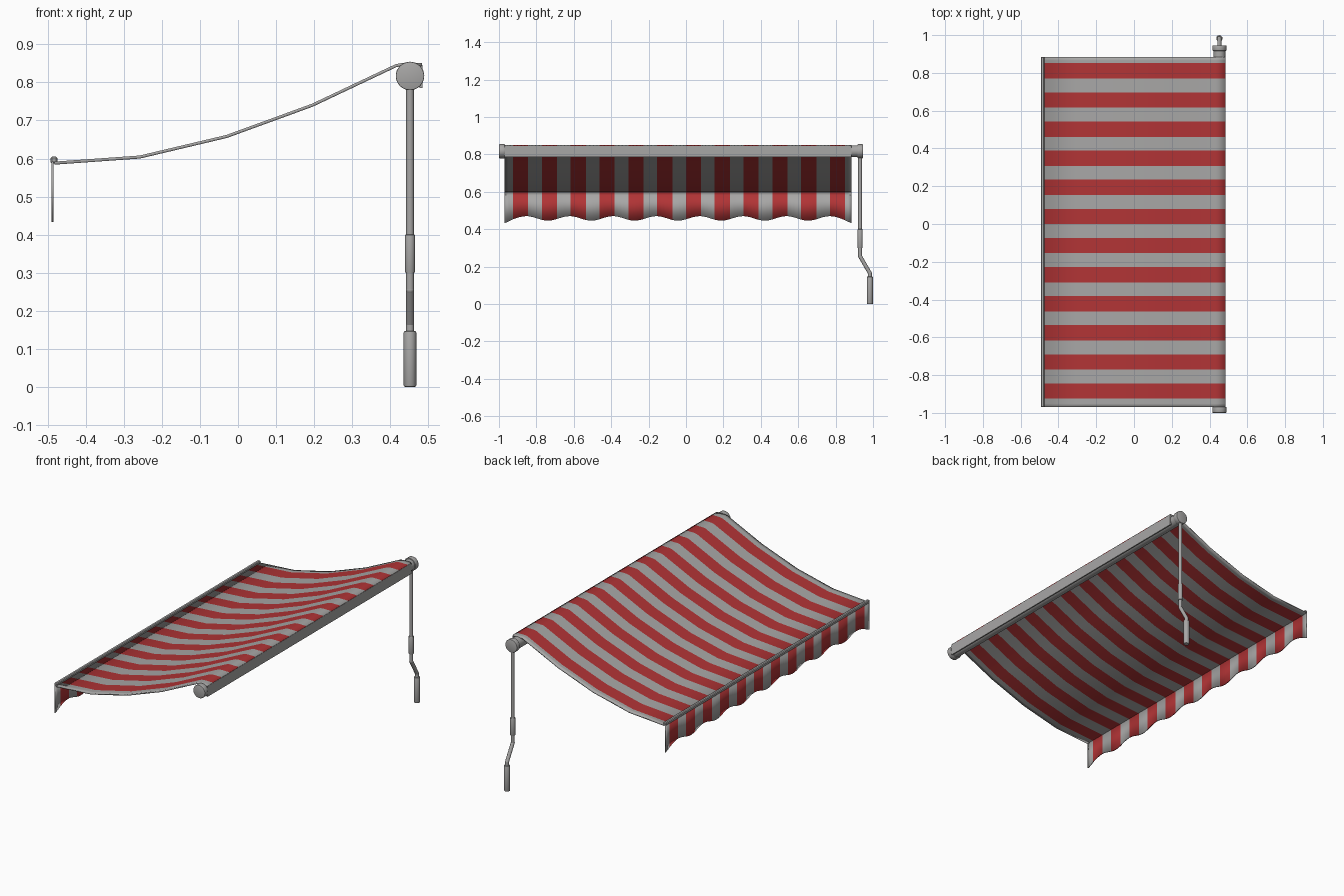
import bpy, bmesh, math
from mathutils import Vector

if "Cube" in bpy.data.objects:
    bpy.data.objects.remove(bpy.data.objects["Cube"])

def material(name, rgb):
    m = bpy.data.materials.new(name)
    m.diffuse_color = (*rgb, 1)
    m.use_nodes = True
    m.node_tree.nodes["Principled BSDF"].inputs["Base Color"].default_value = m.diffuse_color
    return m

GREY = material("light grey", (0.39, 0.385, 0.38))
RED = material("awning red", (0.44, 0.034, 0.036))

Y0, Y1 = -0.97, 0.885            # fabric width
RX, RZ = 0.452, 0.817            # roller axis
PERIOD, RED_W, FIRST = 0.1541, 0.081, -0.925

def finish(name, bm, mats=(GREY,), smooth=True):
    me = bpy.data.meshes.new(name)
    bm.to_mesh(me)
    bm.free()
    ob = bpy.data.objects.new(name, me)
    bpy.context.collection.objects.link(ob)
    for m in mats:
        me.materials.append(m)
    if smooth:
        bpy.ops.object.select_all(action='DESELECT')
        ob.select_set(True)
        bpy.context.view_layer.objects.active = ob
        bpy.ops.object.shade_smooth_by_angle(angle=math.radians(35))
    return ob

def tube(name, a, b, r, r2=None, sides=24, bevel=0.0):
    a, b = Vector(a), Vector(b)
    bm = bmesh.new()
    bmesh.ops.create_cone(bm, cap_ends=True, segments=sides, radius1=r,
                          radius2=r if r2 is None else r2, depth=(b - a).length)
    if bevel:
        rims = [e for e in bm.edges if abs(e.verts[0].co.z - e.verts[1].co.z) < 1e-6]
        bmesh.ops.bevel(bm, geom=rims, offset=bevel, segments=2, profile=0.5, affect='EDGES')
    rot = Vector((0, 0, 1)).rotation_difference(b - a).to_matrix()
    for v in bm.verts:
        v.co = rot @ v.co + (a + b) / 2
    return finish(name, bm)

def box(name, lo, hi, bevel=0.0):
    bm = bmesh.new()
    bmesh.ops.create_cube(bm, size=1)
    for v in bm.verts:
        v.co = Vector([(l + h) / 2 + c * (h - l) for l, h, c in zip(lo, hi, v.co)])
    if bevel:
        bmesh.ops.bevel(bm, geom=bm.edges[:], offset=bevel, segments=1, affect='EDGES')
    return finish(name, bm, smooth=False)

# Cuts across the width: stripe borders plus an even spacing for the scallops
cuts = [FIRST + k * PERIOD + w for k in range(12) for w in (0, RED_W)]
cuts += [Y0 + (Y1 - Y0) * i / 96 for i in range(97)]
cuts = sorted(cuts)
cuts = [c for i, c in enumerate(cuts) if i == 0 or c - cuts[i - 1] > 1e-5]

def striped_sheet(name, rows, thickness):
    """rows: functions of y giving a point; the fabric is lofted between them"""
    bm = bmesh.new()
    grid = [[bm.verts.new(f(y)) for y in cuts] for f in rows]
    for r in range(len(rows) - 1):
        for j in range(len(cuts) - 1):
            f = bm.faces.new((grid[r][j], grid[r + 1][j], grid[r + 1][j + 1], grid[r][j + 1]))
            t = (cuts[j] + cuts[j + 1]) / 2 - FIRST
            f.material_index = 1 if 0 < t and t % PERIOD < RED_W else 0
    ob = finish(name, bm, (GREY, RED))
    s = ob.modifiers.new("thickness", 'SOLIDIFY')
    s.thickness, s.offset = thickness, 0
    return ob

# Sagging canopy, ending in the flat strip over the roller
profile = [(-0.482, 0.588), (-0.258, 0.604), (-0.03, 0.658), (0.195, 0.740),
           (0.415, 0.844), (0.43, 0.847), (0.484, 0.847)]
striped_sheet("canopy_fabric", [lambda y, p=p: (p[0], y, p[1]) for p in profile], 0.008)

# Scalloped valance hanging from the front bar
def hem(y):
    u = (y - Y0) / (Y1 - Y0)
    end = max(0, 1 - min(u, 1 - u) / 0.025)
    return (-0.487, y, 0.458 - 0.012 * math.cos(u * 16 * math.pi) - 0.013 * end)
striped_sheet("valance", [lambda y: (-0.487, y, 0.592), hem], 0.005)

# Front bar, roller and the strip behind it
box("front_bar", (-0.493, Y0, 0.587), (-0.474, Y1, 0.605), 0.004)
box("roller_back_cover", (0.477, Y0, 0.785), (0.485, Y1, 0.846))
tube("roller", (RX, -0.975, RZ), (RX, 0.922, RZ), 0.032, sides=32)

# End caps
tube("left_end_cap", (RX, -1.0, RZ), (RX, -0.968, RZ), 0.0375, sides=32, bevel=0.003)
tube("right_end_cap", (RX, 0.917, RZ), (RX, 0.946, RZ), 0.0375, sides=32, bevel=0.003)

# Hand crank
top, bend, low = (RX, 0.931, 0.80), (RX, 0.931, 0.255), (RX, 0.983, 0.165)
tube("crank_rod", top, bend, 0.0105, sides=16)
tube("crank_sleeve", (RX, 0.931, 0.40), (RX, 0.931, 0.30), 0.0135, sides=16, bevel=0.002)
tube("crank_arm", bend, low, 0.0105, sides=16)
tube("crank_shaft", low, (RX, 0.983, 0.13), 0.0105, sides=16)
for n, p in (("crank_elbow_upper", bend), ("crank_elbow_lower", low)):
    bm = bmesh.new()
    bmesh.ops.create_uvsphere(bm, u_segments=16, v_segments=10, radius=0.0108)
    bmesh.ops.translate(bm, verts=bm.verts, vec=p)
    finish(n, bm)
tube("crank_handle", (RX, 0.983, 0.147), (RX, 0.983, 0.0), 0.0165, sides=20, bevel=0.004)
